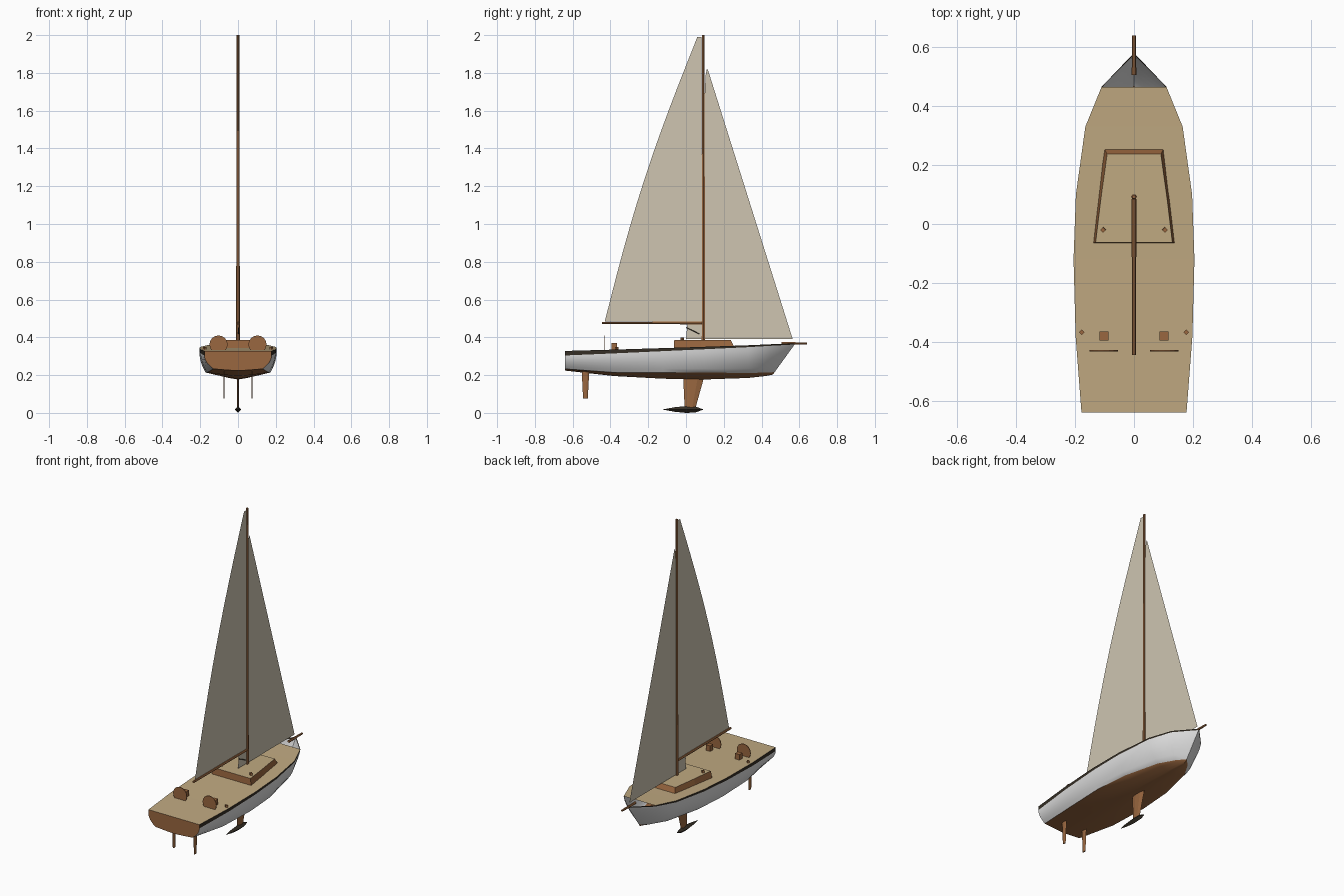
import bpy, bmesh, math
from mathutils import Vector

if "Cube" in bpy.data.objects:
    bpy.data.objects.remove(bpy.data.objects["Cube"])


def material(name, rgb):
    m = bpy.data.materials.new(name)
    m.diffuse_color = (*rgb, 1)
    m.use_nodes = True
    m.node_tree.nodes["Principled BSDF"].inputs["Base Color"].default_value = m.diffuse_color
    return m


WOOD = material("brown wood", (0.32, 0.135, 0.05))
DECK = material("tan deck", (0.53, 0.40, 0.22))
WHITE = material("white paint", (0.72, 0.72, 0.72))
DARK = material("dark trim", (0.035, 0.027, 0.018))
SAIL = material("cream sailcloth", (0.62, 0.56, 0.44))


def make(name, verts, faces, mats, rule=None, smooth=False):
    """Mesh object; rule(face) gives the material index."""
    me = bpy.data.meshes.new(name)
    me.from_pydata(verts, [], faces)
    bm = bmesh.new()
    bm.from_mesh(me)
    bmesh.ops.remove_doubles(bm, verts=bm.verts, dist=1e-5)
    bmesh.ops.recalc_face_normals(bm, faces=bm.faces)
    for f in bm.faces:
        f.material_index = rule(f) if rule else 0
    bm.to_mesh(me)
    bm.free()
    for m in mats:
        me.materials.append(m)
    ob = bpy.data.objects.new(name, me)
    bpy.context.collection.objects.link(ob)
    if smooth:
        bpy.ops.object.select_all(action='DESELECT')
        bpy.context.view_layer.objects.active = ob
        ob.select_set(True)
        bpy.ops.object.shade_smooth_by_angle(angle=math.radians(35))
    return ob


def loft(name, rings, mats, rule=None, smooth=False):
    """Closed rings of equal length joined in order, ends capped."""
    n = len(rings[0])
    verts = [v for r in rings for v in r]
    faces = [(k * n + i, k * n + (i + 1) % n, (k + 1) * n + (i + 1) % n, (k + 1) * n + i)
             for k in range(len(rings) - 1) for i in range(n)]
    faces += [tuple(range(n)), tuple(range(len(verts) - n, len(verts)))]
    return make(name, verts, faces, mats, rule, smooth)


def rod(name, a, b, r1, r2, sides, mat, smooth=False):
    a, b = Vector(a), Vector(b)
    q = (b - a).to_track_quat('Z', 'Y')
    rings = [[tuple(p + q @ Vector((r * math.cos(t), r * math.sin(t), 0)))
              for t in (2 * math.pi * i / sides for i in range(sides))]
             for p, r in ((a, r1), (b, r2))]
    return loft(name, rings, [mat], None, smooth)


def foil(name, x, levels, thick):
    """Thin blade; levels are (z, back y, front y)."""
    section = ((0, 0), (0.3, 0.4), (0.7, 0.5), (1, 0), (0.7, -0.5), (0.3, -0.4))
    rings = [[(x + thick * s, y0 + (y1 - y0) * t, z) for t, s in section] for z, y0, y1 in levels]
    return loft(name, rings, [WOOD])


# Hull stations: y, half beam, sheer z, chine half width, chine z, keel z, trim height
stations = [
    (-0.64, .178, .328, .130, .233, .224, .024),
    (-0.38, .198, .335, .162, .214, .195, .020),
    (-0.12, .205, .343, .172, .214, .181, .016),
    (0.10, .197, .350, .155, .213, .177, .013),
    (0.33, .165, .358, .100, .212, .185, .010),
    (0.465, .110, .364, .045, .213, .195, .008),
    (0.58, 0, .369, 0, .216, .203, .007),
]
SIDE, BOT = 6, 4


def half_section(st):
    y, w, sheer, cw, cz, kz, trim = st
    pts = [(w, sheer)]
    for i in range(SIDE + 1):
        t = i / SIDE
        pts.append((cw + (w - cw) * (1 - t ** 2), sheer - trim + (cz - sheer + trim) * t))
    for i in range(1, BOT + 1):
        s = 1 - i / BOT
        pts.append((cw * s, kz + (cz - kz) * s ** 1.3))
    out = []
    for x, z in pts:
        # the stem rakes aft towards the keel
        yy = y if w else 0.46 + 0.12 * (z - kz) / (sheer - kz)
        out.append((x, min(yy, y), z))
    if y == 0.465:  # keep this station behind the raked stem
        out = [(x, y - 0.045 * (sheer - z) / (sheer - kz), z) for x, y, z in out]
    return out


# Hull shell, coloured by band
sections = []
for st in stations:
    h = half_section(st)
    sections.append(h + [(-x, y, z) for x, y, z in reversed(h[:-1])])
n = len(sections[0])
verts = [v for s in sections for v in s]
faces = [(k * n + i, k * n + i + 1, (k + 1) * n + i + 1, (k + 1) * n + i)
         for k in range(len(sections) - 1) for i in range(n - 1)]
bands = ("trim", "side", "bottom")
band_range = {"trim": (0, 1), "side": (1, SIDE + 1), "bottom": (SIDE + 1, SIDE + 1 + BOT)}
me_mats = {"trim": 0, "side": 1, "bottom": 2}
hull = bpy.data.meshes.new("hull")
hull.from_pydata(verts, [], faces)
hull_ob = bpy.data.objects.new("hull", hull)
bpy.context.collection.objects.link(hull_ob)
for m in (DARK, WHITE, WOOD):
    hull.materials.append(m)
for j, p in enumerate(hull.polygons):
    i = j % (n - 1)
    i = min(i, n - 2 - i)
    p.material_index = next(me_mats[b] for b in bands if band_range[b][0] <= i < band_range[b][1])
bm = bmesh.new()
bm.from_mesh(hull)
bmesh.ops.remove_doubles(bm, verts=bm.verts, dist=1e-5)
bmesh.ops.recalc_face_normals(bm, faces=bm.faces)
if sum(f.normal.z * f.calc_area() for f in bm.faces) > 0:
    bmesh.ops.reverse_faces(bm, faces=bm.faces)
bm.to_mesh(hull)
bm.free()
bpy.context.view_layer.objects.active = hull_ob
hull_ob.select_set(True)
bpy.ops.object.shade_smooth_by_angle(angle=math.radians(40))

# Transom and open-ended deck
make("transom", sections[0], [tuple(range(n))], [WOOD])
dv = [(s * st[1], st[0], st[2]) for st in stations[:-1] for s in (-1, 1)]
make("deck", dv, [(2 * k, 2 * k + 1, 2 * k + 3, 2 * k + 2) for k in range(5)], [DECK])

# Cabin with wooden sides and a deck-coloured roof
low = [(.138, -.065), (.122, .08), (.103, .26)]
high = [(.130, -.062), (.113, .08), (.091, .237)]
rings = [[(x, y, z) for x, y in o] + [(-x, y, z) for x, y in reversed(o)]
         for o, z in ((low, .340), (high, .386))]
loft("cabin", rings, [WOOD, DECK], lambda f: int(f.normal.z > 0.9))

# Spars
rod("mast", (0, .092, .38), (0, .092, 2.0), .010, .007, 6, WOOD, True)
rod("boom", (0, .085, .476), (0, -.445, .476), .008, .007, 6, WOOD, True)
rod("bowsprit", (0, .505, .368), (0, .64, .368), .008, .006, 6, WOOD)

# Sails, flat cloth on the centreline
leech = []
for i in range(13):
    t = i / 12
    leech.append((0, -.43 + .49 * t - .035 * math.sin(math.pi * t), .484 + 1.506 * t))
main = [(0, .083, .484)] + leech + [(0, .083, 1.99)]
make("mainsail", main, [tuple(range(len(main)))], [SAIL])
jib = [(0, .565, .39), (0, .118, 1.81), (0, .111, 1.822), (0, .104, 1.79), (0, .075, 1.2), (0, .0, .39)]
make("jib", jib, [tuple(range(len(jib)))], [SAIL])

# Short line at the mast foot
rope = [(.003, .0, .452), (.003, .035, .436), (.003, .07, .418)]
for a, b in zip(rope, rope[1:]):
    rod("rope", a, b, .002, .002, 4, DARK)

# Keel fin with diamond ballast bulb
foil("keel_fin", 0, ((.19, -.015, .096), (.025, -.007, .05)), .012)
bulb = ((-.12, .001), (-.06, .012), (0, .018), (.05, .016), (.09, .001))
loft("keel_bulb", [[(r, y, .018), (0, y, .018 + r), (-r, y, .018), (0, y, .018 - r)] for y, r in bulb], [DARK])

# Paired fittings: rudders, wheels, pedestals, winches
for s, tag in ((-1, "left"), (1, "right")):
    foil(tag + "_rudder", s * .074, ((.225, -.552, -.512), (.075, -.545, -.520)), .007)
    rod(tag + "_wheel", (s * .103, -.432, .362), (s * .103, -.428, .362), .048, .048, 16, WOOD)
    c, h = s * .102, .015
    loft(tag + "_pedestal", [[(c - h, -.395, z), (c + h, -.395, z), (c + h, -.365, z), (c - h, -.365, z)]
                             for z in (.328, .370)], [WOOD])
    for x, y, z in ((.177, -.367, .333), (.105, -.02, .384)):
        rod(tag + "_winch", (s * x, y, z), (s * x, y, z + .016), .010, .009, 4, WOOD)
